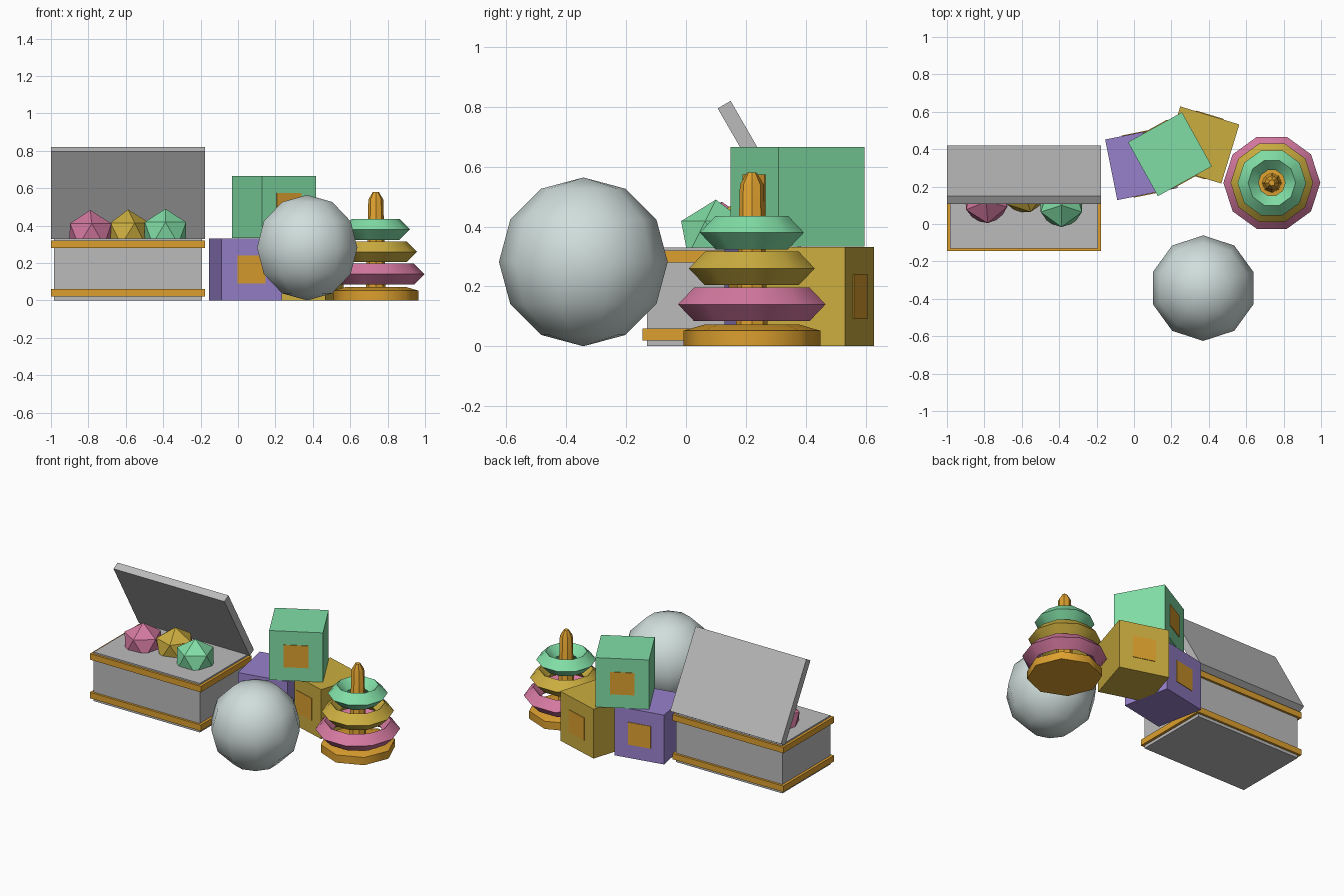
import bpy, bmesh, math
from mathutils import Matrix, Vector

if "Cube" in bpy.data.objects:
    bpy.data.objects.remove(bpy.data.objects["Cube"])


def material(name, rgb):
    m = bpy.data.materials.new(name)
    m.diffuse_color = (*rgb, 1)
    m.use_nodes = True
    m.node_tree.nodes["Principled BSDF"].inputs["Base Color"].default_value = m.diffuse_color
    return m


GREY = material("box grey", (0.50, 0.50, 0.50))
ORANGE = material("orange trim", (0.72, 0.35, 0.028))
PINK = material("pink", (0.66, 0.19, 0.35))
YELLOW = material("yellow", (0.60, 0.42, 0.05))
GREEN = material("mint green", (0.22, 0.73, 0.38))
PURPLE = material("purple", (0.31, 0.22, 0.60))
PALE = material("pale ball", (0.63, 0.73, 0.71))


def finish(name, bm, mat, loc=(0, 0, 0), rot=(0, 0, 0), smooth=None):
    bmesh.ops.recalc_face_normals(bm, faces=bm.faces)
    me = bpy.data.meshes.new(name)
    bm.to_mesh(me)
    bm.free()
    me.materials.append(mat)
    ob = bpy.data.objects.new(name, me)
    bpy.context.collection.objects.link(ob)
    ob.location = loc
    ob.rotation_euler = [math.radians(a) for a in rot]
    if smooth:
        bpy.ops.object.select_all(action='DESELECT')
        ob.select_set(True)
        bpy.context.view_layer.objects.active = ob
        bpy.ops.object.shade_smooth_by_angle(angle=math.radians(smooth))
    return ob


def box(name, size, mat, loc, rot=(0, 0, 0)):
    bm = bmesh.new()
    bmesh.ops.create_cube(bm, size=1)
    bmesh.ops.scale(bm, vec=size, verts=bm.verts)
    return finish(name, bm, mat, loc, rot)


def lathe(name, profile, sides, mat, loc, smooth):
    """Turn a closed (radius, height) outline around the z axis."""
    bm = bmesh.new()
    vs = [bm.verts.new((r, 0, z)) for r, z in profile]
    edges = [bm.edges.new((vs[i - 1], vs[i])) for i in range(len(vs))
             if profile[i - 1][0] > 0 or profile[i][0] > 0]
    bmesh.ops.spin(bm, geom=vs + edges, axis=(0, 0, 1), cent=(0, 0, 0),
                   angle=math.tau, steps=sides, use_duplicate=False)
    bmesh.ops.remove_doubles(bm, verts=bm.verts, dist=1e-4)
    return finish(name, bm, mat, loc, smooth=smooth)


# Toy box with two trim bands and an open lid
box("box_body", (0.79, 0.51, 0.33), GREY, (-0.588, 0.125, 0.165))
for name, z in (("lower_trim", 0.04), ("upper_trim", 0.30)):
    box(name, (0.825, 0.54, 0.04), ORANGE, (-0.588, 0.125, z))
box("box_lid", (0.825, 0.54, 0.05), GREY, (-0.588, 0.2625, 0.5735), (-60, 0, 0))

# Faceted toys peeking out of the box
for name, mat, x, y, z, turn in (("pink_gem", PINK, -0.79, 0.12, 0.353, -14),
                                 ("yellow_gem", YELLOW, -0.588, 0.175, 0.356, 0),
                                 ("green_gem", GREEN, -0.388, 0.10, 0.36, -18)):
    bm = bmesh.new()
    bmesh.ops.create_icosphere(bm, subdivisions=1, radius=0.13)
    finish(name, bm, mat, (x, y, z), (0, 0, turn))

# Toy blocks with a thin square plate on front and back
for name, mat, x, y, z, turn in (("purple_block", PURPLE, 0.04, 0.322, 0.166, 11.3),
                                 ("yellow_block", YELLOW, 0.357, 0.4225, 0.166, -17),
                                 ("green_block", GREEN, 0.192, 0.373, 0.499, 29)):
    box(name, (0.33, 0.33, 0.332), mat, (x, y, z), (0, 0, turn))
    spin = Matrix.Rotation(math.radians(turn), 3, 'Z')
    for side, label in ((-1, "front"), (1, "back")):
        p = Vector((x, y, z)) + spin @ Vector((0, side * 0.165, 0))
        box(f"{name}_{label}_plate", (0.152, 0.008, 0.15), ORANGE, p, (0, 0, turn))

# Ball
bm = bmesh.new()
bmesh.ops.create_uvsphere(bm, u_segments=10, v_segments=6, radius=0.282)
finish("ball", bm, PALE, (0.37, -0.343, 0.282), smooth=80)

# Ring stacker: base with peg, then three rings
CX, CY = 0.737, 0.22
lathe("stacker_base", [(0, 0), (0.229, 0), (0.229, 0.052), (0.16, 0.072), (0, 0.072)],
      8, ORANGE, (CX, CY, 0), 50)
lathe("stacker_peg", [(0, 0.05), (0.053, 0.05), (0.04, 0.54), (0.016, 0.58), (0, 0.58)],
      8, ORANGE, (CX, CY, 0), 30)
for name, mat, radius, z in (("pink_ring", PINK, 0.203, 0.14),
                             ("yellow_ring", YELLOW, 0.165, 0.26),
                             ("green_ring", GREEN, 0.127, 0.38)):
    t = 0.056
    lathe(name, [(radius + t, 0), (radius, t), (radius - t, 0), (radius, -t)],
          10, mat, (CX, CY, z), 40)
